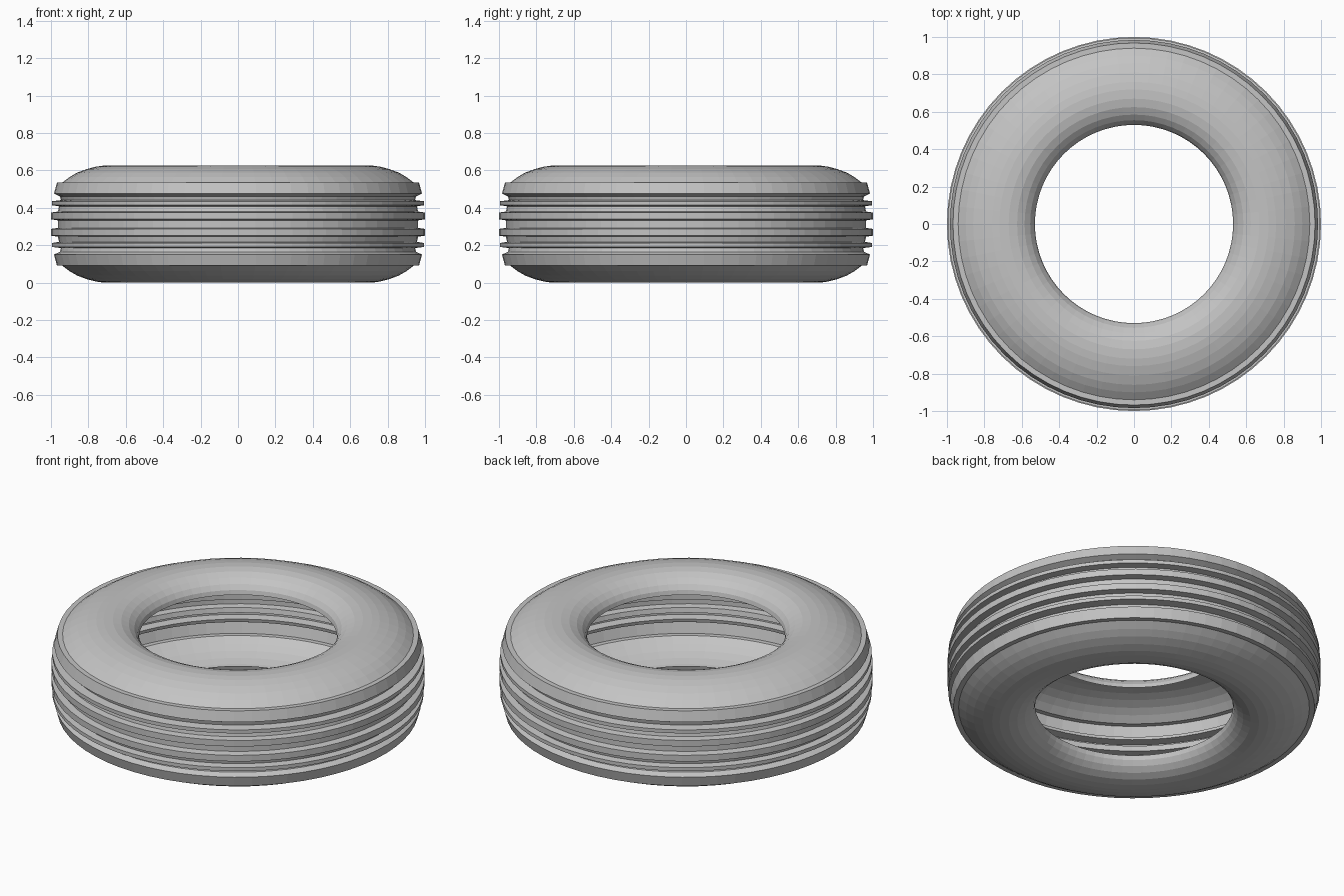
import bpy
import bmesh
from math import tau
from mathutils import Vector

if "Cube" in bpy.data.objects:
    bpy.data.objects.remove(bpy.data.objects["Cube"], do_unlink=True)

SEGMENTS = 64
MID_Z = 0.3125

# Rubber colour
rubber = bpy.data.materials.new("grey rubber")
rubber.use_nodes = True
colour = (0.55, 0.55, 0.55, 1)
rubber.diffuse_color = colour
rubber.node_tree.nodes["Principled BSDF"].inputs["Base Color"].default_value = colour

# Half profile as (radius, height above the middle): bead, rounded sidewall
sidewall = [(0.53, 0.21), (0.536, 0.235), (0.555, 0.262), (0.585, 0.286),
            (0.625, 0.304), (0.67, 0.3125), (0.72, 0.3125), (0.76, 0.307),
            (0.81, 0.294), (0.86, 0.275), (0.90, 0.252), (0.94, 0.222)]

# Shoulder, thin rib and wide rib, with the grooves between them
tread = [(0.968, 0.222), (0.984, 0.163), (0.952, 0.148), (0.947, 0.128),
         (0.995, 0.122), (0.995, 0.101), (0.957, 0.095), (0.963, 0.067),
         (1.0, 0.062), (1.0, 0.026), (0.963, 0.020)]

half = sidewall + tread
profile = half + [(r, -h) for r, h in reversed(half)]

# Revolve the open profile into a hollow shell
bm = bmesh.new()
verts = [bm.verts.new((r, 0, MID_Z + h)) for r, h in profile]
edges = [bm.edges.new(pair) for pair in zip(verts, verts[1:])]
bmesh.ops.spin(bm, geom=verts + edges, cent=(0, 0, 0), axis=(0, 0, 1),
               angle=tau, steps=SEGMENTS)
bmesh.ops.remove_doubles(bm, verts=bm.verts, dist=0.0005)

# Turn all faces outward
bm.normal_update()
top_face = max(bm.faces, key=lambda f: f.calc_center_median().z)
if top_face.normal.dot(Vector((0, 0, 1))) < 0:
    bmesh.ops.reverse_faces(bm, faces=bm.faces)

mesh = bpy.data.meshes.new("tyre")
bm.to_mesh(mesh)
bm.free()
mesh.materials.append(rubber)
tyre = bpy.data.objects.new("tyre", mesh)
bpy.context.collection.objects.link(tyre)
